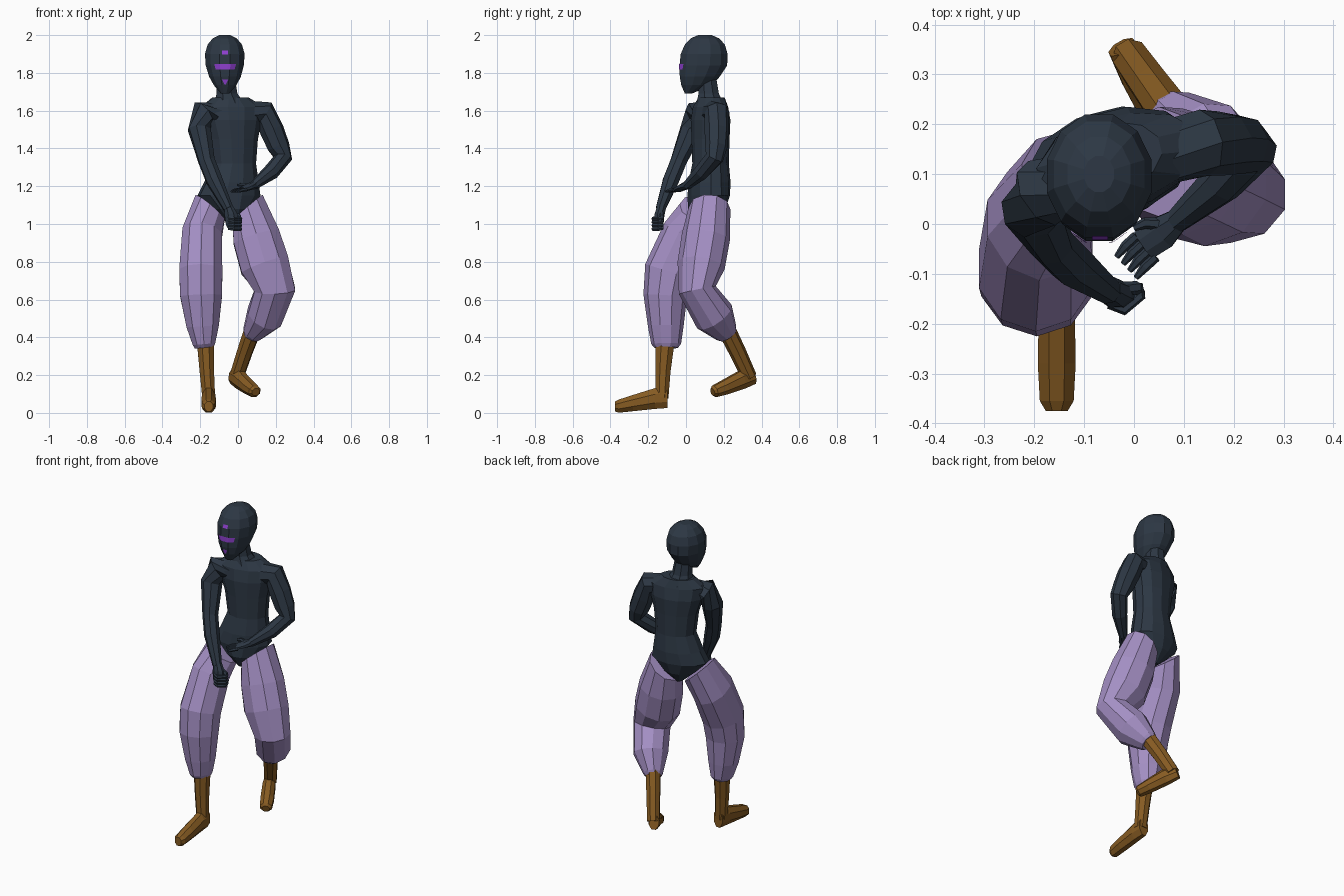
import bpy, bmesh, math
from mathutils import Vector
from mathutils.bvhtree import BVHTree


def material(name, rgb):
    m = bpy.data.materials.new(name)
    m.diffuse_color = (*rgb, 1)
    return m


DARK = material("dark slate", (0.026, 0.039, 0.058))
LILAC = material("lilac cloth", (0.37, 0.275, 0.55))
BROWN = material("brown leather", (0.24, 0.105, 0.016))
VIOLET = material("violet mark", (0.27, 0.05, 0.62))


def finish(bm, name, mat):
    bmesh.ops.recalc_face_normals(bm, faces=bm.faces)
    me = bpy.data.meshes.new(name)
    bm.to_mesh(me)
    bm.free()
    me.materials.append(mat)
    ob = bpy.data.objects.new(name, me)
    bpy.context.collection.objects.link(ob)
    return ob


def loft(name, mat, rings, sides=8, ref=(1, 0, 0), first=None, axis=None):
    """Capped tube through rings (x, y, z, ru, rv); rings face the path, or a fixed axis."""
    bm = bmesh.new()
    c = [Vector(r[:3]) for r in rings]
    grow = 1 / math.cos(math.pi / sides)
    loops = []
    for i, r in enumerate(rings):
        a, b = c[max(i - 1, 0)], c[min(i + 1, len(c) - 1)]
        t = Vector(axis) if axis else (c[i] - a).normalized() + (b - c[i]).normalized()
        if i == 0 and first:
            t = Vector(first)
        t.normalize()
        u = Vector(ref)
        u = (u - t * u.dot(t)).normalized()
        v = t.cross(u)
        ru, rv = r[3] * grow, r[-1] * grow
        loops.append([bm.verts.new(c[i] + u * ru * math.cos(k) + v * rv * math.sin(k))
                      for k in [(j + 0.5) * math.tau / sides for j in range(sides)]])
    for p, q in zip(loops, loops[1:]):
        for j in range(sides):
            k = (j + 1) % sides
            bm.faces.new((p[j], p[k], q[k], q[j]))
    bm.faces.new(loops[0])
    bm.faces.new(loops[-1])
    return finish(bm, name, mat)


UP = (0, 0, 1)

# Torso, turned a little so the right side leads
loft("torso", DARK, [
    (-0.035, 0.10, 1.01, 0.025, 0.05), (-0.04, 0.11, 1.08, 0.10, 0.095),
    (-0.048, 0.12, 1.15, 0.165, 0.105), (-0.035, 0.125, 1.22, 0.142, 0.105),
    (-0.022, 0.13, 1.32, 0.115, 0.092), (-0.025, 0.13, 1.45, 0.128, 0.095),
    (-0.03, 0.13, 1.55, 0.155, 0.098), (-0.03, 0.13, 1.62, 0.165, 0.085),
    (-0.04, 0.135, 1.67, 0.095, 0.065)], 12, (0.97, 0.24, 0), axis=UP)
loft("neck", DARK, [
    (-0.045, 0.13, 1.63, 0.085, 0.075), (-0.058, 0.12, 1.69, 0.055, 0.054),
    (-0.066, 0.11, 1.79, 0.047, 0.047)], 8, axis=UP)

# Head with pointed chin and full skull
head = loft("head", DARK, [
    (-0.068, 0.012, 1.69, 0.022, 0.018), (-0.068, 0.055, 1.735, 0.06, 0.08),
    (-0.069, 0.073, 1.78, 0.084, 0.106), (-0.07, 0.092, 1.84, 0.101, 0.126),
    (-0.07, 0.096, 1.90, 0.105, 0.124), (-0.07, 0.10, 1.95, 0.091, 0.106),
    (-0.07, 0.10, 1.983, 0.063, 0.075), (-0.07, 0.10, 2.0, 0.03, 0.036)], 12, axis=UP)

# Thin face marks draped over the front of the head
tree = BVHTree.FromPolygons([v.co for v in head.data.vertices],
                            [p.vertices[:] for p in head.data.polygons])


def face_mark(name, x, z, top, bottom, height, steps=1):
    """Patch centred on x, z with given half widths along its top and bottom edges."""
    bm = bmesh.new()
    rows = []
    for half, dz in ((top, height / 2), (bottom, -height / 2)):
        row = []
        for i in range(steps + 1):
            px = x + half * (2 * i / steps - 1)
            hit = tree.ray_cast(Vector((px, -1, z + dz)), Vector((0, 1, 0)))[0]
            row.append(bm.verts.new(hit - Vector((0, 0.004, 0))))
        rows.append(row)
    for i in range(steps):
        bm.faces.new((rows[1][i], rows[1][i + 1], rows[0][i + 1], rows[0][i]))
    finish(bm, name, VIOLET)


face_mark("brow_mark", -0.068, 1.908, 0.016, 0.016, 0.02)
face_mark("eye_band", -0.068, 1.832, 0.058, 0.05, 0.03, 8)
face_mark("chin_mark", -0.068, 1.752, 0.016, 0.004, 0.026)

# Right arm reaching down across the front
loft("right_arm", DARK, [
    (-0.09, 0.10, 1.59, 0.06), (-0.185, 0.062, 1.588, 0.066), (-0.205, 0.03, 1.50, 0.058),
    (-0.165, -0.04, 1.33, 0.042), (-0.125, -0.08, 1.23, 0.042),
    (-0.05, -0.135, 1.08, 0.025)], 8, (0.5, 0.8, 0.2))
loft("right_fist", DARK, [
    (-0.05, -0.13, 1.085, 0.024), (-0.038, -0.14, 1.05, 0.034, 0.026),
    (-0.028, -0.145, 1.0, 0.036, 0.026), (-0.025, -0.145, 0.975, 0.026, 0.018)], 8)
for i in range(4):
    z = 1.032 - 0.018 * i
    loft("right_finger", DARK, [
        (-0.05, -0.16, z, 0.009), (-0.02, -0.172, z - 0.004, 0.01),
        (0.012, -0.145, z - 0.004, 0.01), (0.008, -0.12, z, 0.008)], 6, UP)
loft("right_thumb", DARK, [
    (-0.03, -0.13, 1.06, 0.012), (0.005, -0.128, 1.04, 0.012),
    (0.014, -0.14, 1.01, 0.008)], 6)

# Left arm bent, forearm folded in front of the waist
loft("left_arm", DARK, [
    (0.05, 0.14, 1.59, 0.06), (0.14, 0.163, 1.588, 0.062), (0.178, 0.162, 1.50, 0.06),
    (0.215, 0.16, 1.41, 0.055), (0.238, 0.15, 1.35, 0.046), (0.175, 0.082, 1.275, 0.04),
    (0.085, 0.005, 1.205, 0.023)], 8, (0.5, -0.8, 0.1))
loft("left_palm", DARK, [
    (0.09, 0.01, 1.208, 0.022), (0.055, -0.018, 1.195, 0.034, 0.016),
    (0.02, -0.042, 1.182, 0.032, 0.013)], 8, (0.6, -0.8, 0))
for i in range(4):
    x, y = 0.005 + 0.013 * i, -0.024 - 0.014 * i
    loft("left_finger", DARK, [
        (x, y, 1.182, 0.009), (x - 0.022, y - 0.02, 1.178, 0.009),
        (x - 0.04, y - 0.042, 1.172, 0.005)], 6, UP)
loft("left_thumb", DARK, [
    (0.055, 0.0, 1.2, 0.012), (0.022, 0.002, 1.208, 0.01), (0.0, -0.008, 1.205, 0.006)], 6, UP)

# Baggy trouser legs, cut high on the outer hip
loft("right_trouser_leg", LILAC, [
    (-0.148, 0.075, 1.085, 0.10, 0.105), (-0.19, 0.005, 0.95, 0.105, 0.125),
    (-0.197, -0.09, 0.75, 0.114, 0.125), (-0.195, -0.11, 0.62, 0.111, 0.11),
    (-0.187, -0.107, 0.46, 0.086, 0.09), (-0.18, -0.105, 0.365, 0.06, 0.075),
    (-0.178, -0.105, 0.345, 0.05, 0.06)], 10, first=(-0.64, -0.15, -0.75))
loft("left_trouser_leg", LILAC, [
    (0.05, 0.125, 1.085, 0.105, 0.105), (0.097, 0.105, 0.93, 0.125, 0.122),
    (0.142, 0.08, 0.78, 0.13, 0.12), (0.195, 0.06, 0.65, 0.108, 0.095),
    (0.14, 0.15, 0.51, 0.095, 0.105), (0.08, 0.212, 0.425, 0.055, 0.062),
    (0.073, 0.222, 0.41, 0.045, 0.05)], 10, first=(0.64, -0.05, -0.75))

# Boots: shaft and foot, the left one raised
loft("right_boot_shaft", BROWN, [
    (-0.173, -0.11, 0.38, 0.045, 0.05), (-0.165, -0.122, 0.22, 0.038, 0.04),
    (-0.155, -0.128, 0.08, 0.034, 0.035)], 8)
loft("right_boot_foot", BROWN, [
    (-0.155, -0.098, 0.082, 0.03, 0.056), (-0.155, -0.165, 0.076, 0.036, 0.055),
    (-0.155, -0.28, 0.052, 0.038, 0.043), (-0.155, -0.355, 0.036, 0.034, 0.035),
    (-0.155, -0.375, 0.034, 0.022, 0.026)], 8, axis=(0, -1, 0))
loft("left_boot_shaft", BROWN, [
    (0.078, 0.215, 0.44, 0.042, 0.045), (0.035, 0.275, 0.32, 0.038, 0.042),
    (-0.008, 0.335, 0.19, 0.035, 0.038)], 8, (0.87, 0.48, 0))
loft("left_boot_foot", BROWN, [
    (-0.025, 0.355, 0.195, 0.028, 0.042), (0.01, 0.295, 0.175, 0.036, 0.048),
    (0.06, 0.205, 0.135, 0.038, 0.038), (0.088, 0.152, 0.114, 0.034, 0.031),
    (0.094, 0.141, 0.11, 0.022, 0.02)], 8, (0.87, 0.48, 0))
